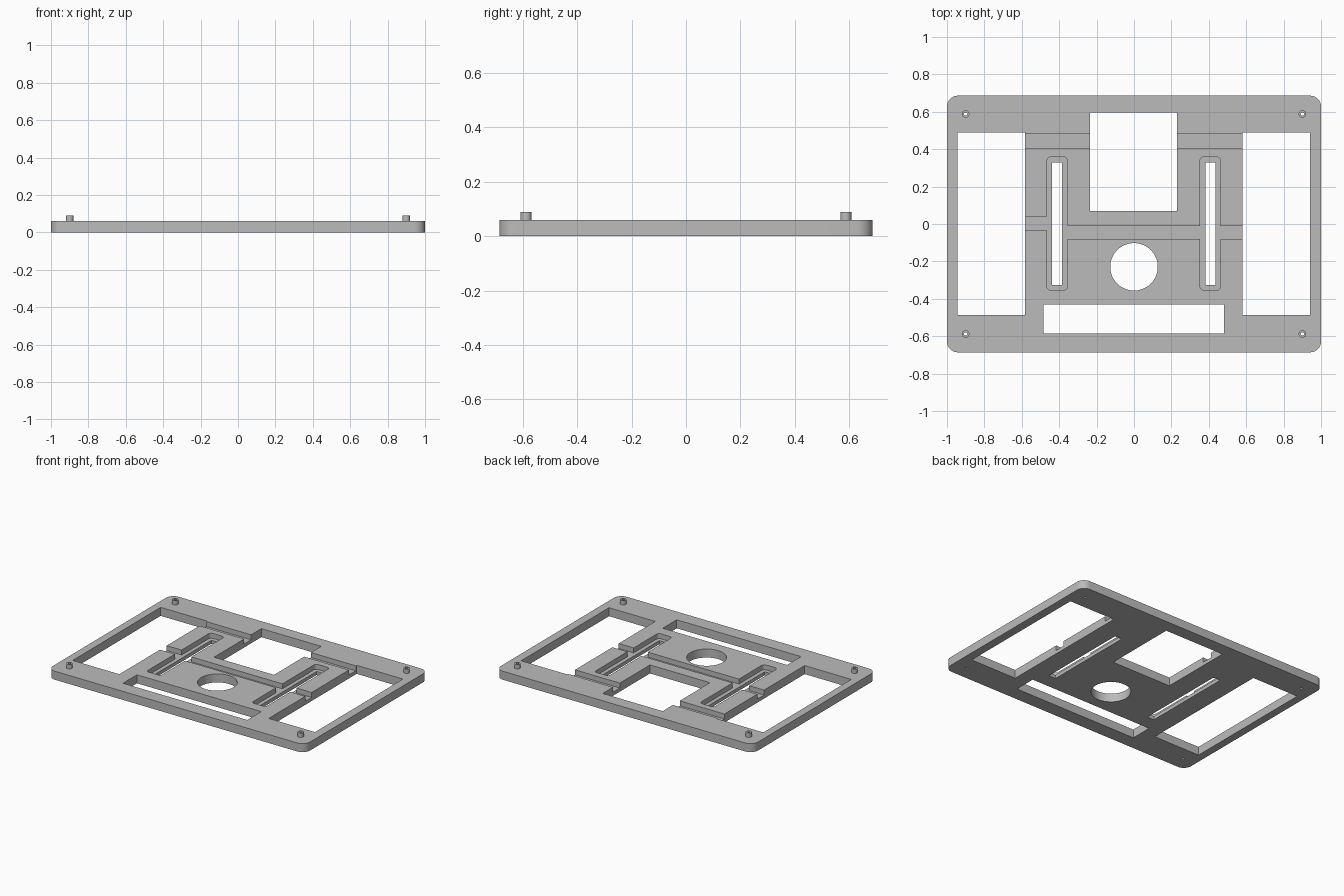
import bpy, bmesh, math

if "Cube" in bpy.data.objects:
    bpy.data.objects.remove(bpy.data.objects["Cube"])

T = 0.06        # plate thickness
FLOOR = 0.025   # floor height of grooves and slot recesses
PEG_TOP = 0.09

grey = bpy.data.materials.new("light_grey")
grey.diffuse_color = (0.5, 0.5, 0.5, 1)
grey.use_nodes = True
grey.node_tree.nodes["Principled BSDF"].inputs["Base Color"].default_value = grey.diffuse_color


def prism(name, pts, z0, z1):
    """Extrude an outline from z0 up to z1."""
    bm = bmesh.new()
    face = bm.faces.new([bm.verts.new((x, y, z0)) for x, y in pts])
    top = bmesh.ops.extrude_face_region(bm, geom=[face])["geom"]
    bmesh.ops.translate(bm, vec=(0, 0, z1 - z0),
                        verts=[v for v in top if isinstance(v, bmesh.types.BMVert)])
    bmesh.ops.recalc_face_normals(bm, faces=bm.faces)
    me = bpy.data.meshes.new(name)
    bm.to_mesh(me)
    bm.free()
    me.materials.append(grey)
    ob = bpy.data.objects.new(name, me)
    bpy.context.collection.objects.link(ob)
    return ob


def circle(cx, cy, r, n):
    return [(cx + r * math.cos(2 * math.pi * i / n),
             cy + r * math.sin(2 * math.pi * i / n)) for i in range(n)]


def rect(x0, x1, y0, y1, r=0, n=6):
    """Rectangle outline, with rounded corners when r is given."""
    if not r:
        return [(x0, y0), (x1, y0), (x1, y1), (x0, y1)]
    pts = []
    corners = [(x1 - r, y1 - r), (x0 + r, y1 - r), (x0 + r, y0 + r), (x1 - r, y0 + r)]
    for k, (cx, cy) in enumerate(corners):
        for i in range(n + 1):
            a = math.pi / 2 * (k + i / n)
            pts.append((cx + r * math.cos(a), cy + r * math.sin(a)))
    return pts


def cut(target, pts, z0=-0.1, z1=0.2):
    """Subtract a prism from the target and bake the result."""
    tool = prism("cutter", pts, z0, z1)
    tool.hide_render = True
    mod = target.modifiers.new("cut", "BOOLEAN")
    mod.operation, mod.solver, mod.object = "DIFFERENCE", "EXACT", tool
    dg = bpy.context.evaluated_depsgraph_get()
    me = bpy.data.meshes.new_from_object(target.evaluated_get(dg))
    target.modifiers.clear()
    target.data = me
    bpy.data.objects.remove(tool)


def smooth(ob):
    bpy.ops.object.select_all(action="DESELECT")
    ob.select_set(True)
    bpy.context.view_layer.objects.active = ob
    bpy.ops.object.shade_smooth_by_angle(angle=math.radians(30))


# Rounded base plate
plate = prism("base_plate", rect(-1, 1, -0.686, 0.686, 0.058, 8), 0, T)

# Windows through the plate
for box in [(-0.945, -0.582, -0.487, 0.49), (0.58, 0.94, -0.487, 0.49),
            (-0.235, 0.231, 0.07, 0.595), (-0.485, 0.482, -0.585, -0.43)]:
    cut(plate, rect(*box))
cut(plate, circle(0, -0.229, 0.127, 48))

# Long slots, each inside a shallow rounded recess
for x in (-0.411, 0.408):
    cut(plate, rect(x - 0.055, x + 0.055, -0.354, 0.359, 0.022), FLOOR)
    cut(plate, rect(x - 0.027, x + 0.027, -0.325, 0.33))

# Cross grooves
for box in [(-0.62, -0.2, 0.405, 0.481), (0.2, 0.62, 0.405, 0.481),
            (-0.37, 0.62, -0.08, -0.01), (-0.62, -0.45, -0.036, 0.039)]:
    cut(plate, rect(*box), FLOOR)

# Hollow corner pegs with holes through the plate
for sx, side in ((-1, "left"), (1, "right")):
    for sy, end in ((-1, "front"), (1, "back")):
        x, y = sx * 0.9, sy * 0.588
        hole = circle(x, y, 0.009, 16)
        cut(plate, hole)
        peg = prism(f"peg_{end}_{side}", circle(x, y, 0.02, 24), T, PEG_TOP)
        cut(peg, hole)
        smooth(peg)
smooth(plate)
